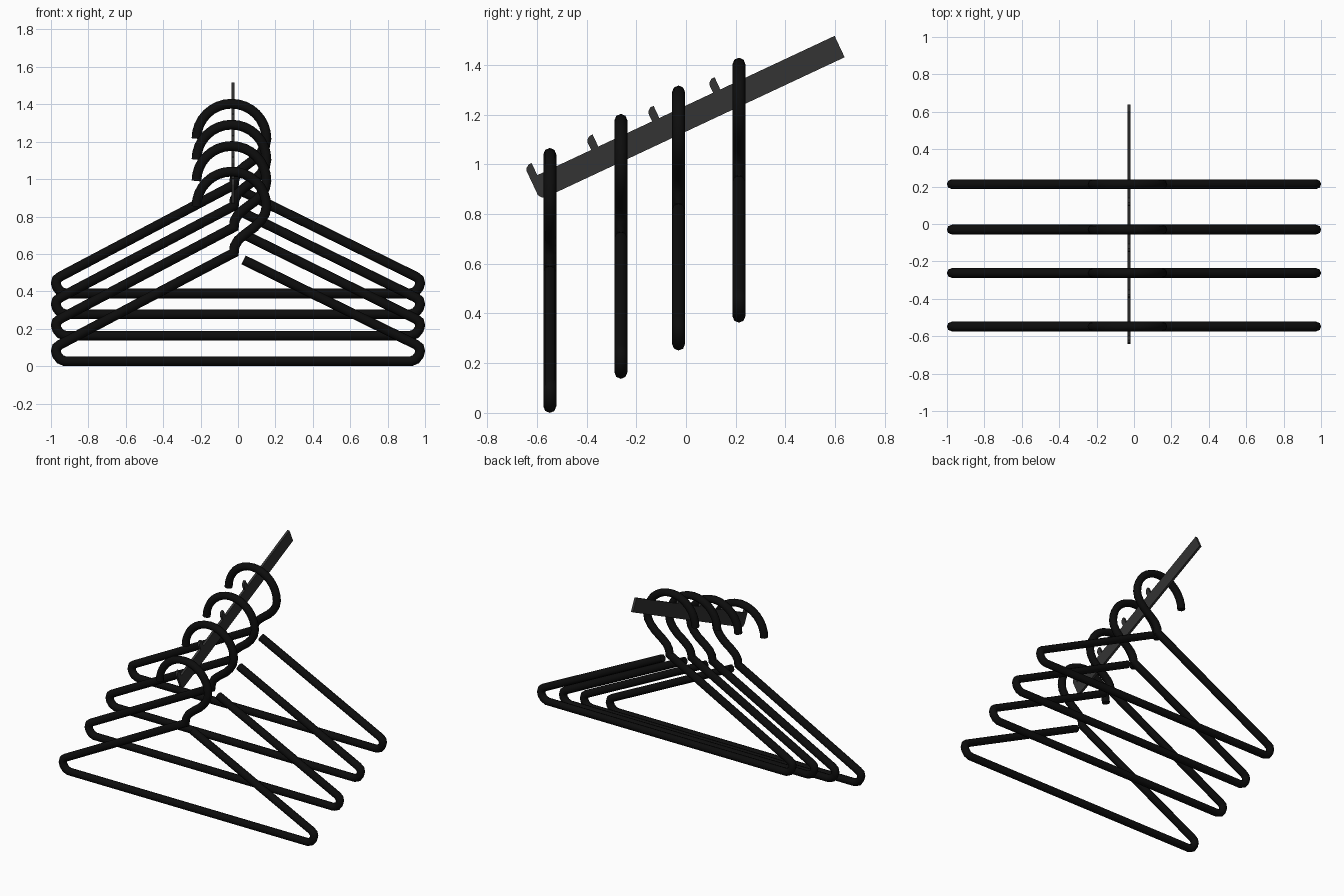
import bpy, bmesh
from math import sin, cos, pi, radians
from mathutils import Vector

if "Cube" in bpy.data.objects:
    bpy.data.objects.remove(bpy.data.objects["Cube"])


def material(name, v):
    m = bpy.data.materials.new(name)
    m.diffuse_color = (v, v, v, 1)
    m.use_nodes = True
    m.node_tree.nodes["Principled BSDF"].inputs["Base Color"].default_value = m.diffuse_color
    return m


def mesh_from(bm, name, mat):
    bmesh.ops.recalc_face_normals(bm, faces=bm.faces)
    me = bpy.data.meshes.new(name)
    bm.to_mesh(me)
    bm.free()
    me.materials.append(mat)
    return me


def add_object(name, me, loc=(0, 0, 0)):
    ob = bpy.data.objects.new(name, me)
    ob.location = loc
    bpy.context.collection.objects.link(ob)
    return ob


def tube(path, r, sides, name, mat):
    """Mitred round tube along an open path in the XZ plane."""
    pts = [Vector((x, 0, z)) for x, z in path]
    bm = bmesh.new()
    rings = []
    for i, p in enumerate(pts):
        a = (p - pts[i - 1]).normalized() if i else (pts[1] - p).normalized()
        b = (pts[i + 1] - p).normalized() if i < len(pts) - 1 else a
        t = (a + b).normalized()
        n = Vector((-t.z, 0, t.x)) / max(t.dot(a), 0.5)
        ring = []
        for k in range(sides):
            w = 2 * pi * k / sides
            ring.append(bm.verts.new(p + n * (r * cos(w)) + Vector((0, r * sin(w), 0))))
        rings.append(ring)
    for r0, r1 in zip(rings, rings[1:]):
        for k in range(sides):
            j = (k + 1) % sides
            bm.faces.new((r0[k], r0[j], r1[j], r1[k]))
    bm.faces.new(rings[0])
    bm.faces.new(rings[-1])
    return mesh_from(bm, name, mat)


black = material("black_plastic", 0.004)
grey = material("dark_metal", 0.033)

# Hanger path: right shoulder, rounded corners, bottom bar, left shoulder, hook
corner = [(0.95, 0.115), (0.969, 0.1), (0.974, 0.08), (0.968, 0.058),
          (0.951, 0.036), (0.925, 0.025)]
neck = [(-0.022, 0.605), (-0.018, 0.64), (0.0, 0.672), (0.035, 0.703),
        (0.088, 0.742), (0.123, 0.778), (0.145, 0.815)]
hook = [(-0.035 + 0.187 * cos(pi * k / 16), 0.852 + 0.187 * sin(pi * k / 16))
        for k in range(17)]
path = [(0.03, 0.567)] + corner + [(-x, z) for x, z in reversed(corner)] + neck + hook
hanger_mesh = tube(path, 0.026, 8, "hanger", black)

# Four hangers stepping up the sloped rail
for i, (y, z) in enumerate([(-0.548, 0.001), (-0.262, 0.138), (-0.03, 0.252), (0.213, 0.364)]):
    ob = add_object(f"hanger_{i + 1}", hanger_mesh, (0, y, z))
    if i == 0:
        bpy.context.view_layer.objects.active = ob
        ob.select_set(True)
        bpy.ops.object.shade_smooth_by_angle(angle=radians(50))
        ob.select_set(False)

# Sloped rail: flat plate profile with stop pegs along its upper edge
LOW, HIGH = 1.025, 1.120


def peg(u):
    return [(u, HIGH), (u, 1.152), (u + 0.006, 1.165), (u + 0.018, 1.174),
            (u + 0.032, 1.174), (u + 0.032, HIGH)]


profile = [(1.185, HIGH), (1.185, LOW), (-0.143, LOW), (-0.158, 1.031), (-0.168, 1.046)]
profile += peg(-0.168)[1:]
for u in (0.103, 0.374, 0.645):
    profile += peg(u)

ang = radians(25.1)
bm = bmesh.new()
verts = [bm.verts.new((-0.036, u * cos(ang) - v * sin(ang), u * sin(ang) + v * cos(ang)))
         for u, v in profile]
face = bm.faces.new(verts)
ext = bmesh.ops.extrude_face_region(bm, geom=[face], use_keep_orig=True)
bmesh.ops.translate(bm, vec=(0.016, 0, 0),
                    verts=[g for g in ext["geom"] if isinstance(g, bmesh.types.BMVert)])
add_object("sloped_rail", mesh_from(bm, "sloped_rail", grey))
